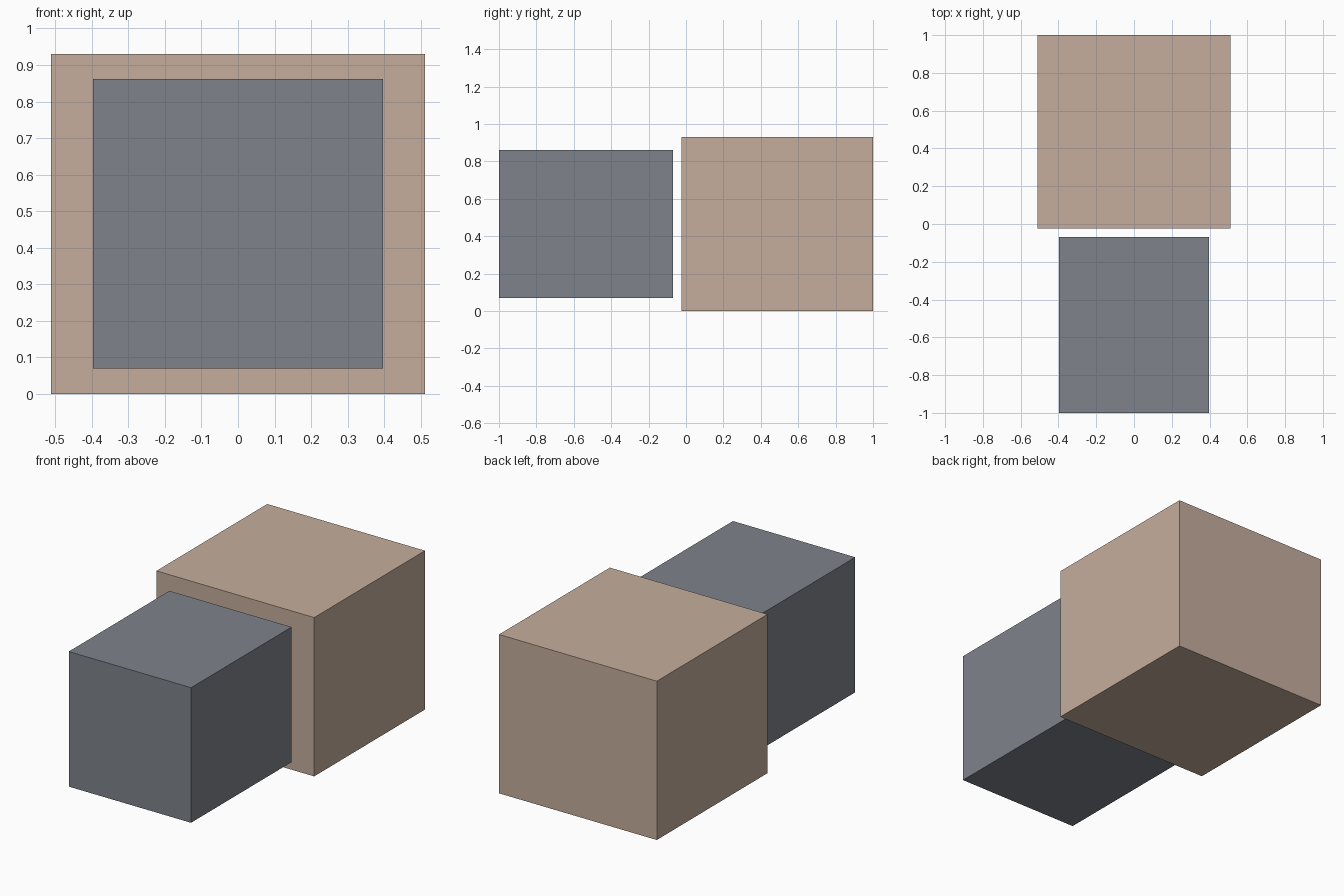
import bpy

if "Cube" in bpy.data.objects:
    bpy.data.objects.remove(bpy.data.objects["Cube"])


def material(name, colour):
    mat = bpy.data.materials.new(name)
    mat.diffuse_color = colour
    mat.use_nodes = True
    mat.node_tree.nodes["Principled BSDF"].inputs["Base Color"].default_value = mat.diffuse_color
    return mat


def box(name, low, high, mat):
    # Axis-aligned box between two opposite corners
    centre = [(a + b) / 2 for a, b in zip(low, high)]
    size = [b - a for a, b in zip(low, high)]
    bpy.ops.mesh.primitive_cube_add(size=1, location=centre)
    obj = bpy.context.object
    obj.name = name
    obj.scale = size
    bpy.ops.object.transform_apply(location=False, rotation=False, scale=True)
    obj.data.materials.append(mat)
    return obj


tan = material("tan", (0.56, 0.42, 0.34, 1))
grey = material("slate_grey", (0.21, 0.23, 0.26, 1))

# Large rear block standing on the ground
box("rear_block", (-0.511, -0.025, 0), (0.511, 1, 0.93), tan)

# Smaller front block, raised and set apart by a narrow gap
box("front_block", (-0.396, -1, 0.07), (0.396, -0.07, 0.861), grey)
